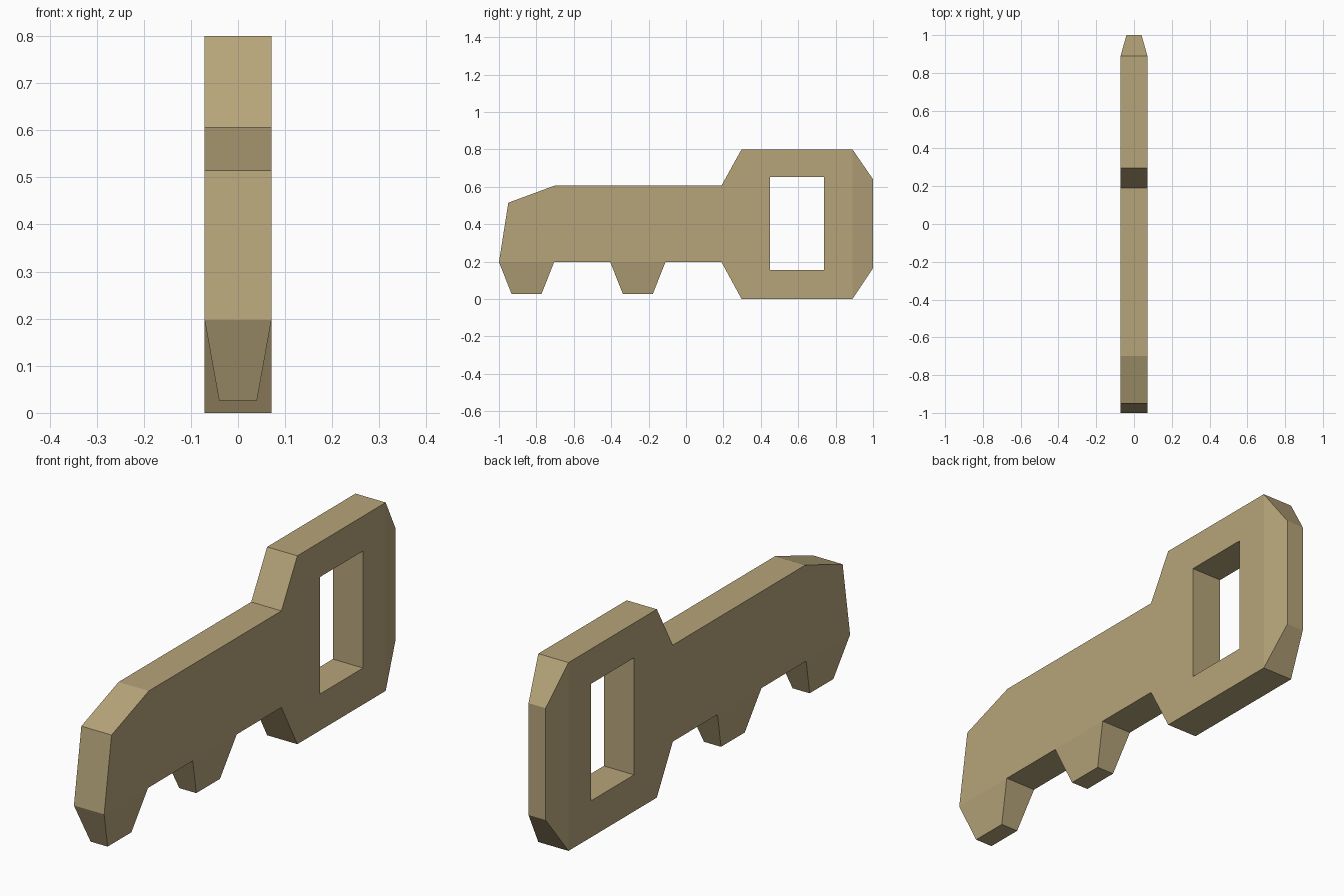
import bpy
import bmesh
from mathutils import Vector

if "Cube" in bpy.data.objects:
    bpy.data.objects.remove(bpy.data.objects["Cube"], do_unlink=True)

HALF = 0.071   # half thickness of the plate
TAPER = 0.04   # half thickness at the tapered ends

# Single brass colour
brass = bpy.data.materials.new("dull brass")
brass.use_nodes = True
colour = (0.47, 0.375, 0.195, 1)
brass.diffuse_color = colour
brass.node_tree.nodes["Principled BSDF"].inputs["Base Color"].default_value = colour


def prism(bm, outline, half):
    """Extrude a (y, z) outline symmetrically along x."""
    face = bm.faces.new([bm.verts.new((-half, y, z)) for y, z in outline])
    moved = bmesh.ops.extrude_face_region(bm, geom=[face], use_keep_orig=True)["geom"]
    verts = [v for v in moved if isinstance(v, bmesh.types.BMVert)]
    bmesh.ops.translate(bm, verts=verts, vec=(2 * half, 0, 0))
    bmesh.ops.recalc_face_normals(bm, faces=bm.faces)


def taper_out(bm, face, remap):
    """Pull a face outwards, placing each new corner with remap."""
    new = bmesh.ops.extrude_discrete_faces(bm, faces=[face])["faces"][0]
    for v in new.verts:
        v.co = remap(v.co.copy())


def find_face(bm, centre):
    return min(bm.faces, key=lambda f: (f.calc_center_median() - Vector(centre)).length)


def make_object(name, bm):
    bmesh.ops.recalc_face_normals(bm, faces=bm.faces)
    mesh = bpy.data.meshes.new(name)
    bm.to_mesh(mesh)
    bm.free()
    mesh.materials.append(brass)
    obj = bpy.data.objects.new(name, mesh)
    bpy.context.collection.objects.link(obj)
    return obj


# Blade and bow outline, with the tooth roots along the lower edge
LOW = 0.197
outline = [(-1, LOW), (-0.705, LOW), (-0.405, LOW), (-0.11, LOW), (0.19, LOW),
           (0.297, 0), (0.89, 0), (0.89, 0.8), (0.297, 0.8), (0.19, 0.607),
           (-0.7, 0.607), (-0.95, 0.515)]
bm = bmesh.new()
prism(bm, outline, HALF)

# Tapered teeth
for start, end in ((-1, -0.705), (-0.405, -0.11)):
    mid = (start + end) / 2
    taper_out(bm, find_face(bm, (0, mid, LOW)),
              lambda c: Vector((TAPER if c.x > 0 else -TAPER,
                                mid + (c.y - mid) * 0.54, 0.026)))

# Tapered rear end of the bow
taper_out(bm, find_face(bm, (0, 0.89, 0.4)),
          lambda c: Vector((TAPER if c.x > 0 else -TAPER, 1,
                            0.64 if c.z > 0.4 else 0.165)))
key = make_object("key_blade_and_bow", bm)

# Rectangular opening through the bow
bm = bmesh.new()
prism(bm, [(0.45, 0.155), (0.738, 0.155), (0.738, 0.652), (0.45, 0.652)], 0.2)
cutter = make_object("bow_opening_cutter", bm)
cutter.hide_render = True
cut = key.modifiers.new("bow opening", 'BOOLEAN')
cut.operation = 'DIFFERENCE'
cut.solver = 'EXACT'
cut.object = cutter
bpy.context.view_layer.objects.active = key
bpy.ops.object.modifier_apply(modifier=cut.name)
bpy.data.objects.remove(cutter, do_unlink=True)
